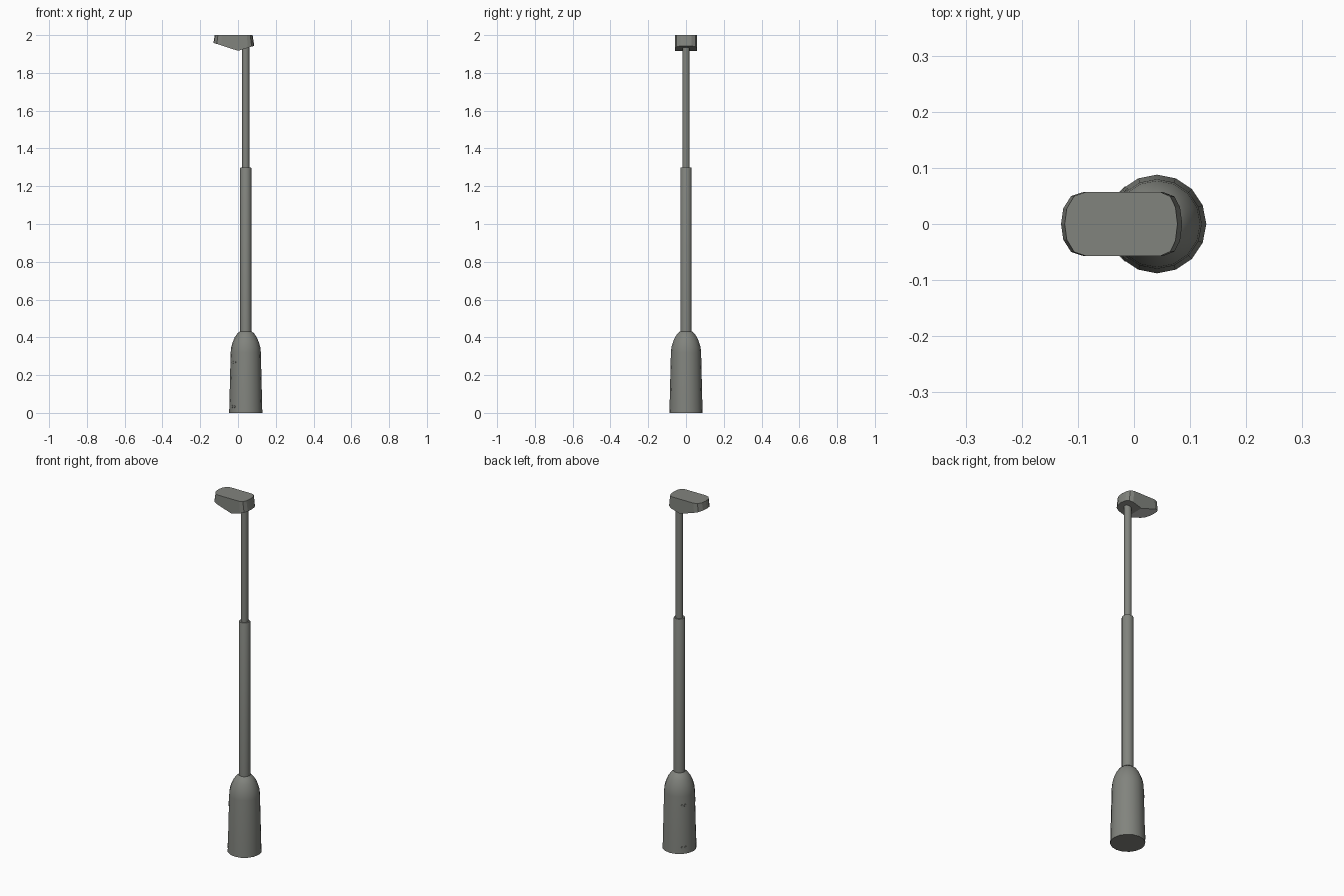
import bpy, bmesh, math
from mathutils import Matrix

if "Cube" in bpy.data.objects:
    bpy.data.objects.remove(bpy.data.objects["Cube"])

POLE_X = 0.041
SIDES = 16


def colour(name, rgb):
    m = bpy.data.materials.new(name)
    m.diffuse_color = (*rgb, 1)
    m.use_nodes = True
    m.node_tree.nodes["Principled BSDF"].inputs["Base Color"].default_value = m.diffuse_color
    return m


grey = colour("weathered_grey", (0.222, 0.23, 0.208))
lens = colour("pale_lens", (0.55, 0.56, 0.54))


def finish(name, bm, angle=35, mats=(grey,)):
    bmesh.ops.recalc_face_normals(bm, faces=bm.faces)
    mesh = bpy.data.meshes.new(name)
    bm.to_mesh(mesh)
    bm.free()
    for m in mats:
        mesh.materials.append(m)
    ob = bpy.data.objects.new(name, mesh)
    bpy.context.collection.objects.link(ob)
    bpy.ops.object.select_all(action='DESELECT')
    ob.select_set(True)
    bpy.context.view_layer.objects.active = ob
    bpy.ops.object.shade_smooth_by_angle(angle=math.radians(angle))
    return ob


def lathe(name, profile):
    """Turn (radius, z) points around the pole axis and cap both ends."""
    bm = bmesh.new()
    rings = []
    for r, z in profile:
        rings.append([bm.verts.new((POLE_X + r * math.cos(2 * math.pi * i / SIDES),
                                    r * math.sin(2 * math.pi * i / SIDES), z))
                      for i in range(SIDES)])
    for a, b in zip(rings, rings[1:]):
        for i in range(SIDES):
            j = (i + 1) % SIDES
            bm.faces.new((a[i], a[j], b[j], b[i]))
    bm.faces.new(rings[0])
    bm.faces.new(rings[-1])
    return finish(name, bm)


# Bulbous base and stepped pole
lathe("base", [(0.088, 0), (0.087, 0.03), (0.080, 0.32), (0.077, 0.348), (0.069, 0.375),
               (0.058, 0.401), (0.044, 0.421), (0.030, 0.432)])
lathe("lower_pole", [(0.030, 0.425), (0.030, 1.295), (0.028, 1.30)])
lathe("upper_pole", [(0.0195, 1.295), (0.0195, 1.945)])

# Door bolts on the base, in mirrored pairs
for z, r in ((0.033, 0.0850), (0.268, 0.0795)):
    for side, word in ((1, "back"), (-1, "front")):
        bm = bmesh.new()
        for deg in (136, 148):
            a = math.radians(deg) * side
            mat = (Matrix.Translation((POLE_X + r * math.cos(a), r * math.sin(a), z))
                   @ Matrix.Rotation(a, 4, 'Z') @ Matrix.Rotation(math.pi / 2, 4, 'Y'))
            bmesh.ops.create_cone(bm, cap_ends=True, segments=6, radius1=0.009,
                                  radius2=0.009, depth=0.006, matrix=mat)
        finish(f"door_bolts_{word}_{round(z * 100)}", bm)

# Lamp head: rounded outline, flat top, underside folded along a ridge at x = 0
half = [(0.086, 0), (0.082, 0.030), (0.072, 0.049), (0.052, 0.057), (0, 0.057),
        (-0.090, 0.057), (-0.112, 0.050), (-0.126, 0.028), (-0.130, 0)]
outline = half + [(x, -y) for x, y in reversed(half[1:-1])]


def under_z(x):
    return 1.917 + (x * 0.026 / 0.085 if x > 0 else -x * 0.042 / 0.13)


bm = bmesh.new()
low = [bm.verts.new((x, y, under_z(x))) for x, y in outline]
top = [bm.verts.new((x * (0.90 if x > 0 else 0.95), y, 2.0)) for x, y in outline]
n = len(outline)
for i in range(n):
    j = (i + 1) % n
    bm.faces.new((low[i], low[j], top[j], top[i]))
bm.faces.new(top)
# Light panel on the longer slope, plain underside around the pole
bm.faces.new(low[4:13]).material_index = 1
bm.faces.new(low[12:] + low[:5])
finish("lamp_head", bm, 15, (grey, lens))
